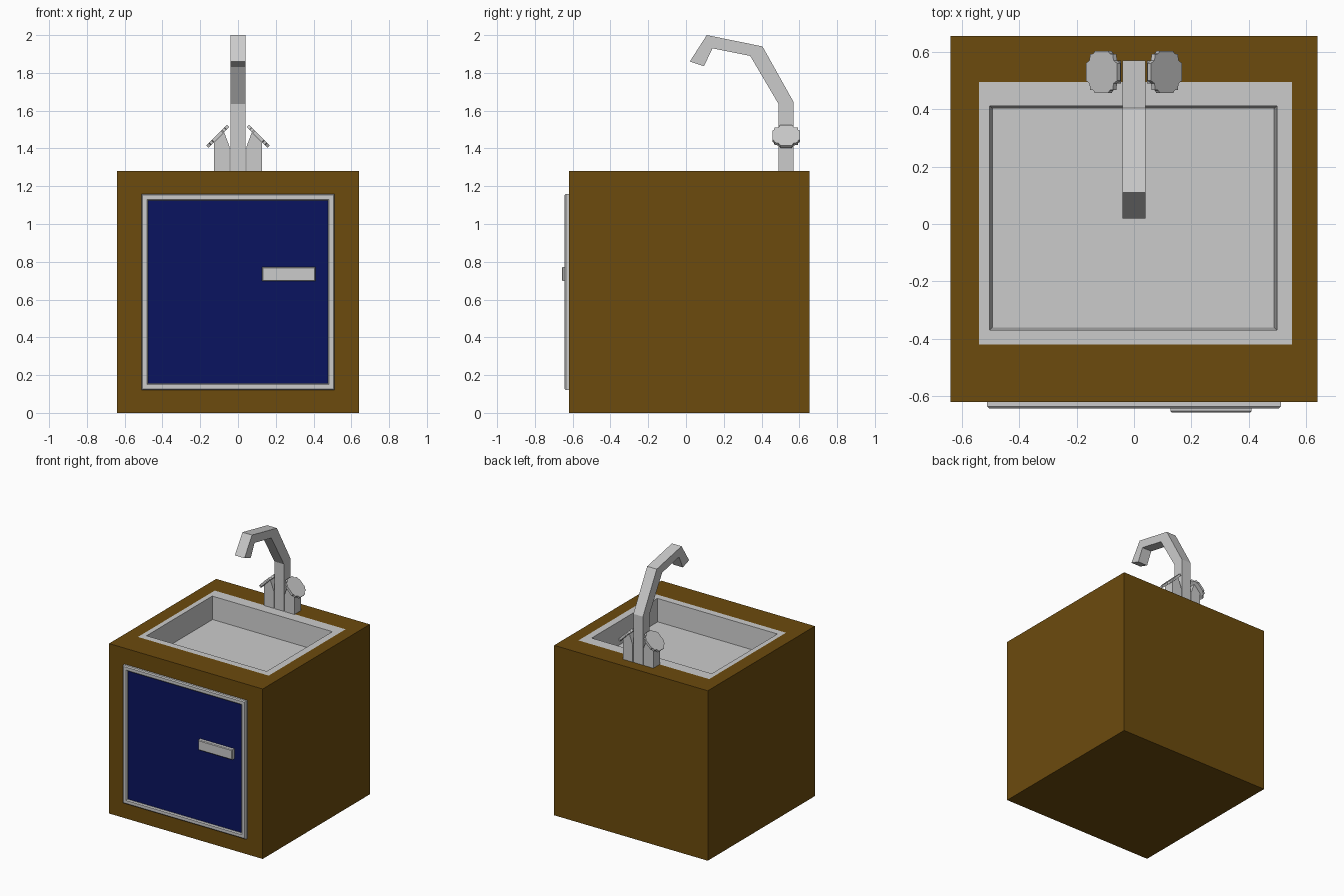
import bpy, bmesh
from mathutils import Vector

if "Cube" in bpy.data.objects:
    bpy.data.objects.remove(bpy.data.objects["Cube"])


def material(name, rgb):
    m = bpy.data.materials.new(name)
    m.diffuse_color = (*rgb, 1)
    m.use_nodes = True
    m.node_tree.nodes["Principled BSDF"].inputs["Base Color"].default_value = m.diffuse_color
    return m


def finish(name, bm, mat=None, bevel=0):
    bmesh.ops.recalc_face_normals(bm, faces=bm.faces)
    me = bpy.data.meshes.new(name)
    bm.to_mesh(me)
    bm.free()
    ob = bpy.data.objects.new(name, me)
    bpy.context.collection.objects.link(ob)
    if mat:
        me.materials.append(mat)
    if bevel:
        mod = ob.modifiers.new("bevel", 'BEVEL')
        mod.width, mod.segments = bevel, 1
    return ob


def rect(x0, x1, y0, y1):
    return [(x0, y0), (x1, y0), (x1, y1), (x0, y1)]


def inset(r, d):
    (x0, y0), (x1, y1) = r[0], r[2]
    return rect(x0 + d, x1 - d, y0 + d, y1 - d)


def loft(name, rings, place, cap_start=False, cap_end=False, closed=False, mat=None):
    """Bridge successive (outline, level) rings."""
    bm = bmesh.new()
    loops = [[bm.verts.new(place(a, b, h)) for a, b in pts] for pts, h in rings]
    pairs = list(zip(loops, loops[1:])) + ([(loops[-1], loops[0])] if closed else [])
    for lo, hi in pairs:
        n = len(lo)
        for i in range(n):
            j = (i + 1) % n
            bm.faces.new((lo[i], lo[j], hi[j], hi[i]))
    if cap_start:
        bm.faces.new(loops[0])
    if cap_end:
        bm.faces.new(loops[-1])
    return finish(name, bm, mat)


def prism(name, pts, place, h0, h1):
    return loft(name, [(pts, h0), (pts, h1)], place, True, True)


def upright(a, b, h):
    return (a, b, h)


def facing(a, b, h):
    return (a, h, b)


brown = material("wood", (0.15, 0.07, 0.004))
blue = material("blue_paint", (0.003, 0.007, 0.115))

# Cabinet with an opening in its top for the basin
body = rect(-0.64, 0.64, -0.62, 0.655)
opening = rect(-0.54, 0.55, -0.42, 0.495)
loft("cabinet", [(body, 0), (body, 1.28), (opening, 1.28)], upright,
     cap_start=True, mat=brown)

# Basin: flush rim, slightly tapered walls and floor
bowl = rect(-0.503, 0.498, -0.37, 0.412)
loft("basin", [(opening, 1.28), (bowl, 1.28), (inset(bowl, 0.01), 1.11)],
     upright, cap_end=True)

# Door frame with chamfered edges, and the recessed door panel
outer = rect(-0.512, 0.512, 0.12, 1.16)
inner = inset(outer, 0.036)
loft("door_frame", [(outer, -0.615), (outer, -0.636), (inset(outer, 0.007), -0.643),
                    (inset(inner, -0.007), -0.643), (inner, -0.636), (inner, -0.615)],
     facing, closed=True)
prism("door_panel", inner, facing, -0.615, -0.63).data.materials.append(blue)

# Door handle
grip = rect(0.127, 0.41, 0.697, 0.773)
loft("door_handle", [(grip, -0.625), (grip, -0.652), (inset(grip, 0.005), -0.657)],
     facing, True, True)

# Bent spout, drawn from the side
spout = [(0.49, 1.28), (0.57, 1.28), (0.57, 1.645), (0.405, 1.94), (0.11, 2.0),
         (0.02, 1.86), (0.095, 1.835), (0.14, 1.93), (0.34, 1.89), (0.49, 1.635)]
prism("spout", spout, lambda a, b, h: (h, a, b), -0.04, 0.04)

# Tap posts that lean outward, each with a lobed knob on its slanted top
post = [(0.045, 1.28), (0.127, 1.28), (0.127, 1.43), (0.073, 1.485), (0.045, 1.41)]
quarter = [(0.078, 0.03), (0.06, 0.04), (0.056, 0.062), (0.04, 0.064), (0.034, 0.073)]
half = quarter + [(-u, v) for u, v in reversed(quarter)]
knob = half + [(-u, -v) for u, v in half]
for side, label in ((-1, "left"), (1, "right")):
    prism(label + "_tap_post", post, lambda a, b, h: (side * a, h, b), 0.49, 0.57)

    def tilted(u, v, h):
        p = Vector((0.103, 0.53, 1.46)) + Vector((0.7, 0, -0.7)) * u \
            + Vector((0, 1, 0)) * v + Vector((0.7, 0, 0.7)) * h
        return (side * p.x, p.y, p.z)
    prism(label + "_tap_knob", knob, tilted, -0.003, 0.015)
